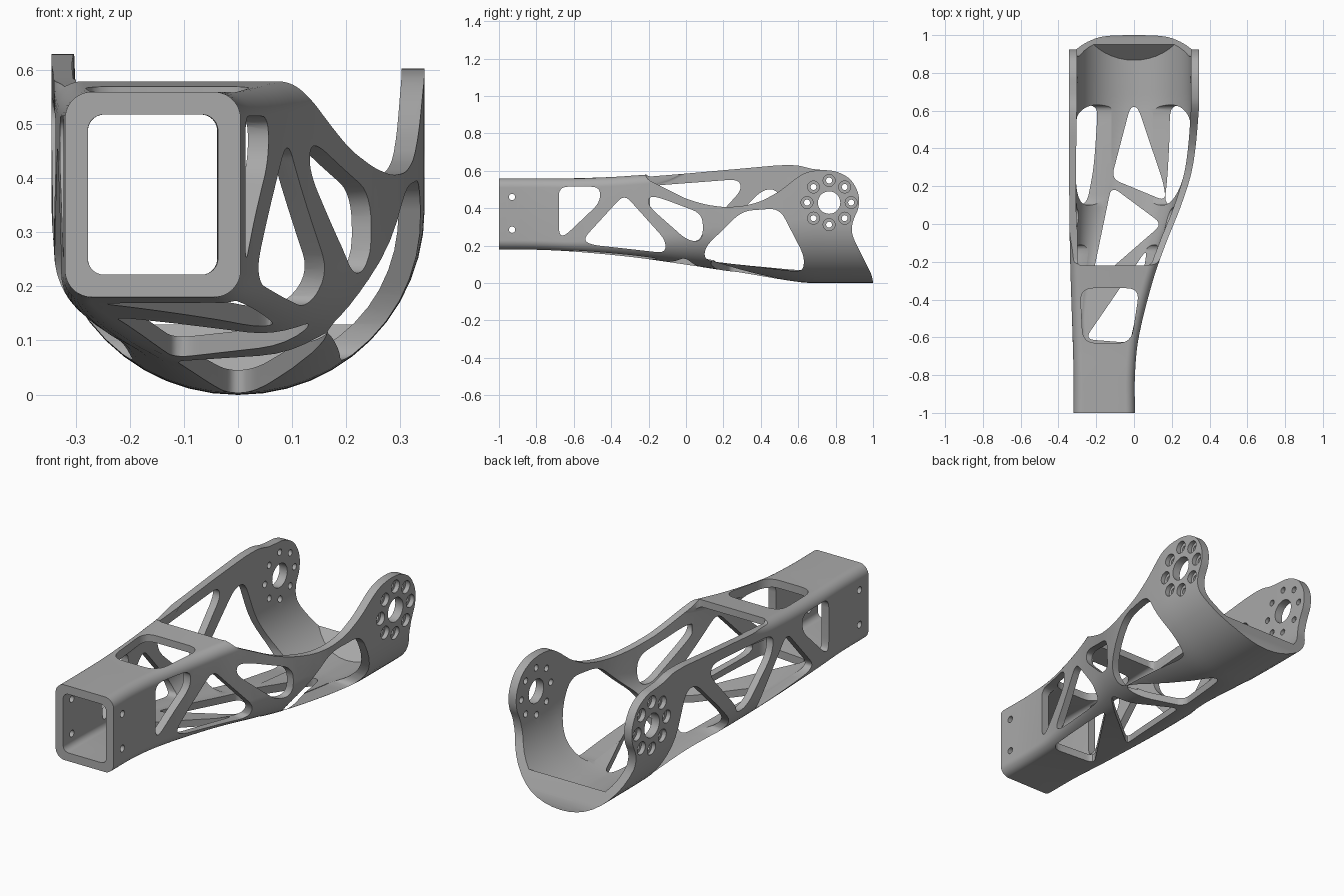
import bpy, bmesh, math
from mathutils import Vector

cube = bpy.data.objects.get("Cube")
if cube:
    bpy.data.objects.remove(cube, do_unlink=True)


def to_object(bm, name):
    bmesh.ops.recalc_face_normals(bm, faces=bm.faces[:])
    mesh = bpy.data.meshes.new(name)
    bm.to_mesh(mesh)
    bm.free()
    obj = bpy.data.objects.new(name, mesh)
    bpy.context.scene.collection.objects.link(obj)
    return obj


def subtract(target, cutter):
    """Cut one object out of another and drop the cutter."""
    cutter.hide_render = True
    mod = target.modifiers.new("cut", 'BOOLEAN')
    mod.operation = 'DIFFERENCE'
    mod.solver = 'EXACT'
    mod.object = cutter
    bpy.context.view_layer.objects.active = target
    bpy.ops.object.modifier_apply(modifier=mod.name)
    bpy.data.objects.remove(cutter, do_unlink=True)


def rounded(points, radius, steps=6):
    pts = [Vector(p) for p in points]
    out = []
    for i, p in enumerate(pts):
        a, b = pts[i - 1] - p, pts[(i + 1) % len(pts)] - p
        a = p + a.normalized() * min(radius, a.length * 0.45)
        b = p + b.normalized() * min(radius, b.length * 0.45)
        for k in range(steps + 1):
            t = k / steps
            out.append(a * (1 - t) ** 2 + p * 2 * t * (1 - t) + b * t * t)
    return out


def prism(bm, outline, axis, lo, hi):
    """Extrude an outline in (y, z) along x, or in (x, y) along z."""
    def place(p, d):
        return (d, p[0], p[1]) if axis == 'x' else (p[0], p[1], d)
    ends = [[bm.verts.new(place(p, d)) for p in outline] for d in (lo, hi)]
    n = len(outline)
    for ring in ends:
        bm.faces.new(ring)
    for i in range(n):
        j = (i + 1) % n
        bm.faces.new((ends[0][i], ends[0][j], ends[1][j], ends[1][i]))


def circle(y, z, r, n=28):
    return [(y + r * math.cos(math.tau * i / n), z + r * math.sin(math.tau * i / n))
            for i in range(n)]


# Body sections: y, left x, right x, bottom, top, bottom corner radius, wall
SECTIONS = [
    (-1.0, -.32, .005, .18, .56, .05, .042),
    (-.8, -.32, .005, .178, .56, .05, .042),
    (-.6, -.325, .025, .168, .56, .055, .04),
    (-.3, -.335, .10, .14, .573, .10, .036),
    (-.1, -.34, .17, .113, .60, .15, .036),
    (.1, -.342, .25, .083, .70, .21, .036),
    (.3, -.345, .31, .052, .75, .28, .038),
    (.6, -.345, .343, .005, .75, .338, .042),
    (.75, -.345, .345, 0, .75, .342, .043),
    (1.1, -.345, .345, 0, .75, .342, .043),
]


def section_at(y):
    """Smooth interpolation through the key sections."""
    keys = SECTIONS
    i = max(k for k in range(len(keys) - 1) if keys[k][0] <= y + 1e-9)
    p, q = keys[i], keys[i + 1]
    before, after = keys[max(i - 1, 0)], keys[min(i + 2, len(keys) - 1)]
    h = q[0] - p[0]
    t = (y - p[0]) / h
    result = []
    for c in range(1, 7):
        m0 = (q[c] - before[c]) / (q[0] - before[0]) * h
        m1 = (after[c] - p[c]) / (after[0] - p[0]) * h
        result.append((2 * t**3 - 3 * t**2 + 1) * p[c] + (t**3 - 2 * t**2 + t) * m0
                      + (3 * t**2 - 2 * t**3) * q[c] + (t**3 - t**2) * m1)
    return result


def loft(name, inner):
    bm = bmesh.new()
    rings, count, seg = [], 56, 12
    for s in range(count + 1):
        y = -1 + 2.1 * s / count
        xl, xr, zb, zt, rb, wall = section_at(y)
        rt = 0.05
        if inner:
            xl, xr, zb, zt = xl + wall, xr - wall, zb + wall, zt - wall
            rb, rt = max(rb - wall, 0.03), 0.03
            y += -0.05 if s == 0 else 0.05 if s == count else 0
        rb = min(rb, (xr - xl) * 0.497)
        corners = [(xl + rb, zb + rb, rb, 2), (xr - rb, zb + rb, rb, 3),
                   (xr - rt, zt - rt, rt, 0), (xl + rt, zt - rt, rt, 1)]
        ring = []
        for cx, cz, r, quarter in corners:
            for k in range(seg + 1):
                a = (quarter + k / seg) * math.pi / 2
                ring.append(bm.verts.new((cx + r * math.cos(a), y, cz + r * math.sin(a))))
        rings.append(ring)
    n = len(rings[0])
    for a, b in zip(rings, rings[1:]):
        for i in range(n):
            j = (i + 1) % n
            bm.faces.new((a[i], a[j], b[j], b[i]))
    bm.faces.new(rings[0])
    bm.faces.new(rings[-1])
    return to_object(bm, name)


# Hollow body, with a raised lip left inside the cradle's end
body = loft("arm_link", False)
hollow = loft("hollow_cutter", True)
bm = bmesh.new()
prism(bm, [(.86, -.1), (.86, .035), (.95, .13), (1.3, .13), (1.3, -.1)], 'x', -.6, .6)
subtract(hollow, to_object(bm, "lip_keeper"))
subtract(body, hollow)

# Side silhouettes: low rail on one side, high rail on the other, same ears
ear = [(.72, .605), (.8, .6), (.88, .56), (.925, .48), (.925, .4), (.89, .33),
       (.885, .26), (1.0, .03), (1.0, -.1), (1.3, -.1), (1.3, 1.0), (-.22, 1.0)]
low_rail = [(-.22, .56), (-.1, .5), (0, .45), (.1, .42), (.2, .405), (.3, .41),
            (.4, .435), (.5, .49), (.6, .57), (.65, .595)]
high_rail = [(-.22, .567), (0, .585), (.3, .612), (.5, .63), (.6, .63), (.67, .61)]
for rail, lo, hi in ((low_rail, -.06, .6), (high_rail, -.6, -.05)):
    bm = bmesh.new()
    prism(bm, rounded(rail + ear, .04), 'x', lo, hi)
    subtract(body, to_object(bm, "silhouette_cutter"))

# Openings in the top and the floor
bm = bmesh.new()
prism(bm, rounded([(-.3, -.22), (.09, -.22), (.2, .1), (.28, .6), (.28, 1.2), (-.3, 1.2)], .03),
      'z', .5, 1)
prism(bm, rounded([(-.27, -.63), (-.015, -.63), (.03, -.34), (-.285, -.34)], .07), 'z', .48, .8)
for hole in ([(-.26, -.61), (-.01, -.63), (.07, -.13)],
             [(-.23, -.33), (.15, 0), (-.12, .2)],
             [(-.12, .24), (.17, .12), (.155, .22), (.02, .62), (-.02, .62)]):
    prism(bm, rounded(hole, .05), 'z', -.1, .25)
subtract(body, to_object(bm, "top_and_floor_cutter"))

# Truss windows in both side walls
window = [(-.68, .515), (-.46, .515), (-.46, .43), (-.65, .25), (-.68, .26)]
triangle = [(-.33, .475), (-.55, .235), (-.51, .205), (-.11, .16), (-.11, .23)]
low_web = [(-.2, .46), (-.15, .46), (.09, .37), (.09, .225), (.01, .225), (-.2, .41)]
high_web = [(-.22, .49), (-.18, .52), (.28, .555), (.3, .5), (.09, .27), (.07, .225),
            (.01, .225), (-.2, .41)]
low_bay = [(.1, .19), (.1, .12), (.6, .06), (.63, .08), (.63, .15), (.5, .4), (.3, .385)]
high_bay = [(.1, .19), (.1, .12), (.6, .06), (.63, .08), (.63, .15), (.49, .5), (.41, .5)]
bm = bmesh.new()
for outline in (window, triangle):
    prism(bm, rounded(outline, .05), 'x', -.1, .6)
    prism(bm, rounded(outline, .05), 'x', -.6, -.2)
for low, high in ((low_web, high_web), (low_bay, high_bay)):
    prism(bm, rounded(low, .06), 'x', .1, .6)
    prism(bm, rounded(high, .06), 'x', -.6, -.12)

# Pivot holes, bolt circle and tube mounting holes
PIVOT = (.765, .43)
bolts = circle(*PIVOT, .118, 8)
prism(bm, circle(*PIVOT, .06), 'x', -.6, .6)
for y, z in bolts:
    prism(bm, circle(y, z, .016, 16), 'x', -.6, .6)
for z in (.46, .285):
    prism(bm, circle(-.93, z, .017, 16), 'x', -.6, .6)
subtract(body, to_object(bm, "side_cutter"))

# Counterbores on the outer faces of the ears
bm = bmesh.new()
for y, z in bolts:
    prism(bm, circle(y, z, .032, 20), 'x', .322, .6)
    prism(bm, circle(y, z, .032, 20), 'x', -.6, -.322)
subtract(body, to_object(bm, "counterbore_cutter"))

# Finish
grey = bpy.data.materials.new("plain_grey")
grey.use_nodes = True
colour = (.4, .4, .4, 1)
grey.diffuse_color = colour
grey.node_tree.nodes["Principled BSDF"].inputs["Base Color"].default_value = colour
body.data.materials.clear()
body.data.materials.append(grey)
bpy.ops.object.select_all(action='DESELECT')
body.select_set(True)
bpy.context.view_layer.objects.active = body
bpy.ops.object.shade_smooth_by_angle(angle=math.radians(30))
